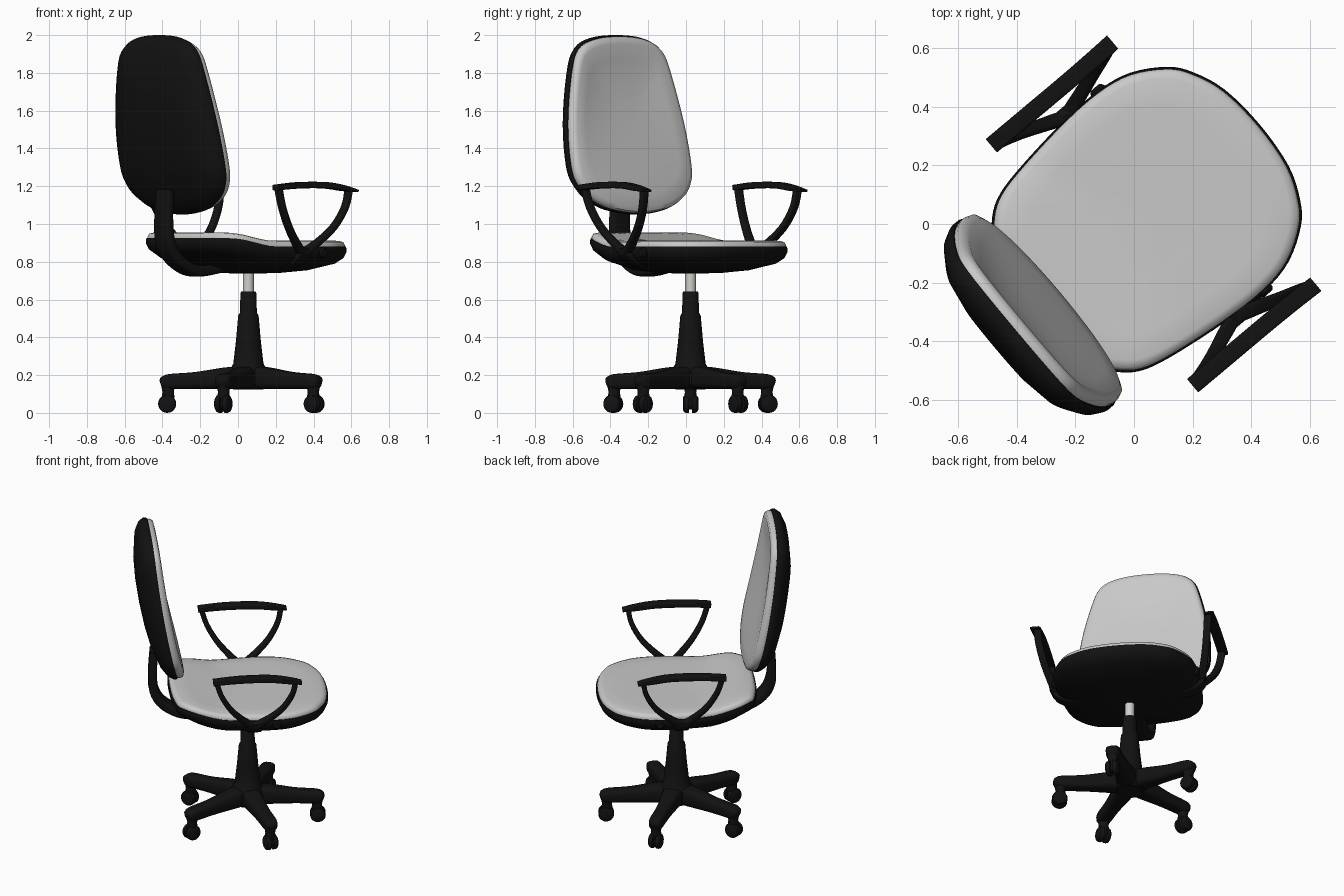
import bpy, bmesh, math
from mathutils import Matrix, Vector

if "Cube" in bpy.data.objects:
    bpy.data.objects.remove(bpy.data.objects["Cube"])


def material(name, r, g, b):
    m = bpy.data.materials.new(name)
    m.diffuse_color = (r, g, b, 1)
    m.use_nodes = True
    m.node_tree.nodes["Principled BSDF"].inputs["Base Color"].default_value = m.diffuse_color
    return m


BLACK = material("black plastic", 0.006, 0.006, 0.006)
GREY = material("light grey fabric", 0.58, 0.58, 0.58)
STEEL = material("pale steel", 0.62, 0.62, 0.60)

BASE = Matrix.Translation((0.055, 0.024, 0))             # column axis
TURN = BASE @ Matrix.Rotation(math.radians(40), 4, 'Z')  # swivelled upper part, +x is forward


def loft(name, rings, mat, xf, angle=40):
    """Skin a list of equal closed rings and cap both ends."""
    bm = bmesh.new()
    rows = [[bm.verts.new(p) for p in ring] for ring in rings]
    n = len(rows[0])
    for a, b in zip(rows, rows[1:]):
        for i in range(n):
            j = (i + 1) % n
            bm.faces.new((a[i], a[j], b[j], b[i]))
    bm.faces.new(rows[0])
    bm.faces.new(rows[-1])
    bmesh.ops.remove_doubles(bm, verts=bm.verts, dist=1e-5)
    bmesh.ops.recalc_face_normals(bm, faces=bm.faces)
    me = bpy.data.meshes.new(name)
    bm.to_mesh(me)
    bm.free()
    me.materials.append(mat)
    me.transform(xf)
    me.shade_smooth()
    me.set_sharp_from_angle(angle=math.radians(angle))
    ob = bpy.data.objects.new(name, me)
    bpy.context.collection.objects.link(ob)
    return ob


def spline(pts, closed=False, steps=4):
    """Catmull-Rom curve through points of any dimension."""
    n = len(pts)
    get = (lambda i: pts[i % n]) if closed else (lambda i: pts[max(0, min(n - 1, i))])
    out = []
    for i in range(n if closed else n - 1):
        for k in range(steps):
            t = k / steps
            out.append(tuple(
                0.5 * (2 * b + (c - a) * t + (2 * a - 5 * b + 4 * c - d) * t * t
                       + (3 * b - a - 3 * c + d) * t ** 3)
                for a, b, c, d in zip(get(i - 1), get(i), get(i + 1), get(i + 2))))
    return out if closed else out + [pts[-1]]


def sweep(name, pts, side, mat, xf, power=0.45, n=16):
    """Sweep a rounded box along (x, y, z, width, thickness) points."""
    path = spline(pts)
    side = Vector(side)
    rings = []
    for i, p in enumerate(path):
        a, b = path[max(i - 1, 0)], path[min(i + 1, len(path) - 1)]
        tan = (Vector(b[:3]) - Vector(a[:3])).normalized()
        nor = tan.cross(side).normalized()
        ring = []
        for k in range(n):
            t = 2 * math.pi * (k + 0.5) / n
            c, s = math.cos(t), math.sin(t)
            ring.append(Vector(p[:3])
                        + side * (math.copysign(abs(c) ** power, c) * p[3] / 2)
                        + nor * (math.copysign(abs(s) ** power, s) * p[4] / 2))
        rings.append(ring)
    return loft(name, rings, mat, xf)


def lathe(name, profile, mat, xf, n=24):
    rings = [[(max(r, 1e-7) * math.cos(2 * math.pi * k / n),
               max(r, 1e-7) * math.sin(2 * math.pi * k / n), z) for k in range(n)]
             for r, z in profile]
    return loft(name, rings, mat, xf, 35)


def pad(name, half, centre, rings, place, mat):
    """Concentric rings of a mirrored outline, each (scale, offset)."""
    full = half + [(a, -b) for a, b in half[-2:0:-1]]
    outline = spline(full, closed=True)
    loft(name, [[place(centre + (a - centre) * s, b * s, off, s) for a, b in outline]
                for s, off in [(max(s, 1e-7), o) for s, o in rings]], mat, TURN, 50)


# Seat: shell and cushion share one outline (forward, sideways)
seat_half = [(.49, 0), (.475, .17), (.43, .285), (.375, .355), (.265, .421), (.14, .445),
             (-.03, .44), (-.25, .412), (-.36, .383), (-.425, .335), (-.46, .28),
             (-.48, .15), (-.485, 0)]


def seat_place(a, b, off, s):
    t = max(0, min(1, (-.15 - a) / .28))
    return (a, b, .87 + .045 * t * t * (3 - 2 * t) + off)


pad("seat_shell", seat_half, 0,
    [(.96, .01), (.995, .01), (1, 0), (1, -.018), (.97, -.05), (.88, -.08), (.6, -.115),
     (.3, -.13), (0, -.132)], seat_place, BLACK)
pad("seat_cushion", seat_half, 0,
    [(.95, -.005), (.985, 0), (.985, .018), (.968, .034), (.92, .041), (.75, .043), (.4, .04),
     (0, .04)], seat_place, GREY)

# Backrest: outline is (height, sideways), offset runs forward
back_half = [(2.0, 0), (1.985, .17), (1.93, .284), (1.8, .34), (1.53, .398), (1.3, .412),
             (1.2, .385), (1.13, .32), (1.075, .2), (1.05, 0)]


def back_place(a, b, off, s):
    t = a - 1.05
    bulge = (1 - s * s) * (.03 - .09 * t) if off > 0 else 0
    return (-.44 - .26 * t + .095 * t * t + off + bulge, b, a)


pad("backrest_shell", back_half, 1.5,
    [(.95, .0), (.99, .0), (1, -.008), (1, -.025), (.96, -.055), (.85, -.085), (.55, -.115),
     (.3, -.125), (0, -.128)], back_place, BLACK)
pad("backrest_cushion", back_half, 1.5,
    [(.95, -.005), (.98, -.002), (.985, .015), (.965, .035), (.91, .045), (.75, .043),
     (.5, .04), (.25, .04), (0, .04)], back_place, GREY)

# Curved bar joining the seat underside to the backrest
sweep("back_support_bar",
      [(-.575, 0, 1.18, .11, .05), (-.585, 0, 1.03, .12, .05), (-.575, 0, .91, .12, .06),
       (-.525, 0, .825, .12, .06), (-.43, 0, .765, .12, .06), (-.34, 0, .752, .12, .06),
       (-.2, 0, .77, .12, .05)], (0, 1, 0), BLACK, TURN)

# Armrests: pad, V-shaped loop, bracket under the seat and knob
for tag, m in (("left", 1), ("right", -1)):
    sweep(tag + "_arm_pad",
          [(-.258, m * .535, 1.193, .06, .03), (-.1, m * .535, 1.205, .06, .034),
           (.08, m * .535, 1.205, .06, .034), (.2, m * .537, 1.19, .06, .03),
           (.285, m * .54, 1.176, .06, .012)], (0, 1, 0), BLACK, TURN, 0.3)
    sweep(tag + "_arm_loop",
          [(-.238, m * .53, 1.195, .045, .032), (-.205, m * .522, 1.09, .045, .03),
           (-.14, m * .50, .98, .045, .032), (-.05, m * .465, .885, .05, .036),
           (.0, m * .45, .853, .05, .045), (.06, m * .465, .885, .05, .036),
           (.165, m * .50, .98, .045, .032), (.23, m * .522, 1.09, .045, .03),
           (.25, m * .53, 1.19, .045, .032)], (0, 1, 0), BLACK, TURN)
    sweep(tag + "_arm_bracket",
          [(.005, m * .465, .875, .07, .03), (.005, m * .445, .83, .09, .035),
           (.005, m * .37, .79, .09, .03), (.005, m * .22, .765, .09, .02)],
          (1, 0, 0), BLACK, TURN)
    lathe(tag + "_arm_knob", [(0, 0), (.028, 0), (.028, .05), (.02, .06), (0, .06)], BLACK,
          TURN @ Matrix.Translation((.14, m * .40, .85)) @ Matrix.Rotation(-m * math.pi / 2, 4, 'X'),
          12)

# Gas lift and column
lathe("gas_lift", [(0, .6), (.029, .6), (.029, .77), (0, .77)], STEEL, BASE)
lathe("column", [(0, .125), (.08, .125), (.105, .15), (.11, .2), (.095, .235), (.08, .26),
                 (.066, .38), (.054, .515), (.045, .53), (.042, .635), (.038, .643), (0, .643)],
      BLACK, BASE)

# Five legs with twin-wheel casters
wheels = [(0, -.041), (.032, -.041), (.044, -.034), (.048, -.024), (.048, -.009), (.03, -.007),
          (.03, .007), (.048, .009), (.048, .024), (.044, .034), (.032, .041), (0, .041)]
for k in range(5):
    arm = BASE @ Matrix.Rotation(math.pi + k * math.tau / 5, 4, 'Z')
    sweep(f"leg_{k + 1}",
          [(.02, 0, .188, .13, .12), (.12, 0, .184, .115, .115), (.28, 0, .172, .09, .09),
           (.41, 0, .166, .088, .082), (.445, 0, .162, .08, .07), (.46, 0, .158, .06, .05),
           (.466, 0, .156, .03, .025)], (0, 1, 0), BLACK, arm, 0.6)
    lathe(f"caster_stem_{k + 1}", [(0, .05), (.024, .05), (.034, .085), (.03, .11), (.038, .15),
                                   (0, .15)], BLACK, arm @ Matrix.Translation((.425, 0, 0)), 16)
    lathe(f"caster_wheels_{k + 1}", wheels, BLACK,
          arm @ Matrix.Translation((.43, 0, .048)) @ Matrix.Rotation(math.pi / 2, 4, 'X'))
